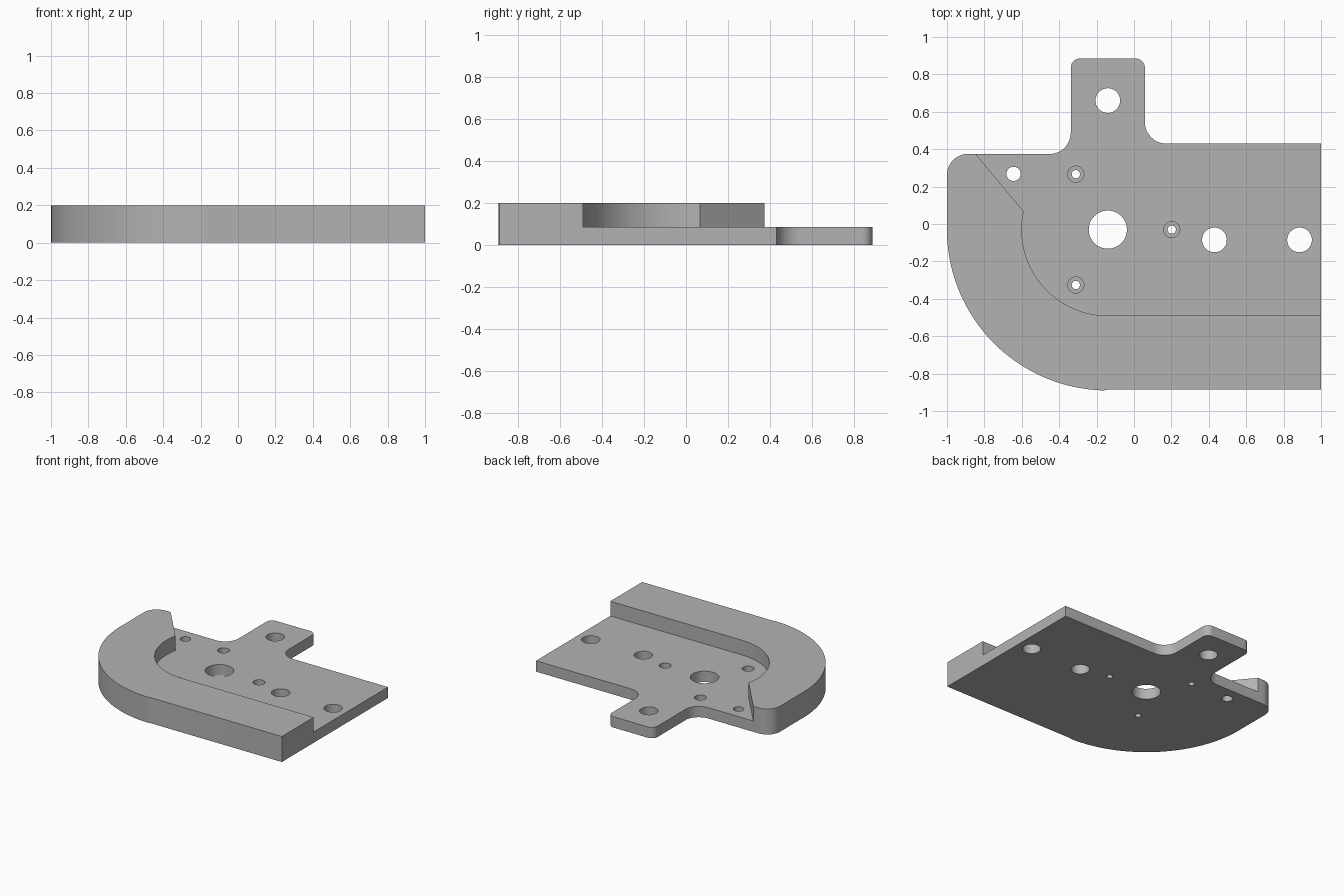
import bpy
import bmesh
from math import pi, cos, sin, atan2
from mathutils import Vector

old = bpy.data.objects.get("Cube")
if old:
    bpy.data.objects.remove(old, do_unlink=True)

grey = bpy.data.materials.new("plain grey")
grey.use_nodes = True
COLOUR = (0.45, 0.45, 0.45, 1)
grey.diffuse_color = COLOUR
grey.node_tree.nodes["Principled BSDF"].inputs["Base Color"].default_value = COLOUR

HUB = Vector((-0.14, -0.03))
THICK, FLOOR = 0.2, 0.085


def arc(centre, radius, start, end, steps):
    return [centre + radius * Vector((cos(a), sin(a)))
            for a in (start + (end - start) * i / steps for i in range(steps + 1))]


def rounded(corner, before, after, radius, steps=12):
    """Fillet a right-angled corner, given unit directions to its neighbours."""
    b, a = Vector(before), Vector(after)
    centre = Vector(corner) + radius * (b + a)
    return [centre - radius * (a * cos(t) + b * sin(t))
            for t in (pi / 2 * i / steps for i in range(steps + 1))]


def prism(name, outline, bottom, top):
    bm = bmesh.new()
    face = bm.faces.new([bm.verts.new((p[0], p[1], bottom)) for p in outline])
    side = bmesh.ops.extrude_face_region(bm, geom=[face])
    verts = [v for v in side["geom"] if isinstance(v, bmesh.types.BMVert)]
    bmesh.ops.translate(bm, vec=(0, 0, top - bottom), verts=verts)
    bmesh.ops.recalc_face_normals(bm, faces=bm.faces)
    mesh = bpy.data.meshes.new(name)
    bm.to_mesh(mesh)
    bm.free()
    mesh.materials.append(grey)
    obj = bpy.data.objects.new(name, mesh)
    bpy.context.collection.objects.link(obj)
    return obj


def cut(target, cutter):
    cutter.hide_render = True
    mod = target.modifiers.new("cut", "BOOLEAN")
    mod.operation, mod.solver, mod.object = "DIFFERENCE", "EXACT", cutter
    bpy.context.view_layer.objects.active = target
    bpy.ops.object.modifier_apply(modifier=mod.name)
    bpy.data.objects.remove(cutter, do_unlink=True)


def drill(centre, radius, bottom=-0.1):
    ring = arc(Vector(centre), radius, 0, 2 * pi, 48)[:-1]
    cut(plate, prism("drill_cutter", ring, bottom, 0.3))


# Plate outline with rear tab and big rounded front corner
N, S, E, W = (0, 1), (0, -1), (1, 0), (-1, 0)
outline = [Vector((1, -0.885)), Vector((1, 0.43))]
outline += rounded((0.058, 0.43), E, N, 0.115)
outline += rounded((0.058, 0.885), S, W, 0.05)
outline += rounded((-0.338, 0.885), E, S, 0.05)
outline += rounded((-0.338, 0.374), N, W, 0.115)
outline += rounded((-1, 0.374), E, S, 0.11)
outline += arc(HUB, 0.86, pi, 1.5 * pi, 64)
outline[-1].y = -0.885
plate = prism("base_plate", outline, 0, THICK)

# Recess that leaves the raised curved rim
tip, rim_end = Vector((-0.592, 0.067)), Vector((-0.847, 0.374))
to_tip = tip - HUB
recess = arc(HUB, 0.46, atan2(to_tip.y, to_tip.x), 1.5 * pi, 56)
recess += [Vector((1.2, -0.49)), Vector((1.2, 1.2))]
recess.append(rim_end + (rim_end - tip) * 2.5)
cut(plate, prism("recess_cutter", recess, FLOOR, 0.3))

# Plain through holes
drill(HUB, 0.102)
for hole in ((-0.14, 0.66), (0.43, -0.085), (0.885, -0.085)):
    drill(hole, 0.066)
drill((-0.644, 0.268), 0.038)

# Three counterbored screw holes around the hub
for i in range(3):
    turn = 2 * pi * i / 3
    spot = HUB + 0.342 * Vector((cos(turn), sin(turn)))
    drill(spot, 0.022)
    drill(spot, 0.043, bottom=0.042)

bpy.ops.object.select_all(action="DESELECT")
plate.select_set(True)
bpy.context.view_layer.objects.active = plate
bpy.ops.object.shade_smooth_by_angle(angle=pi / 6)
